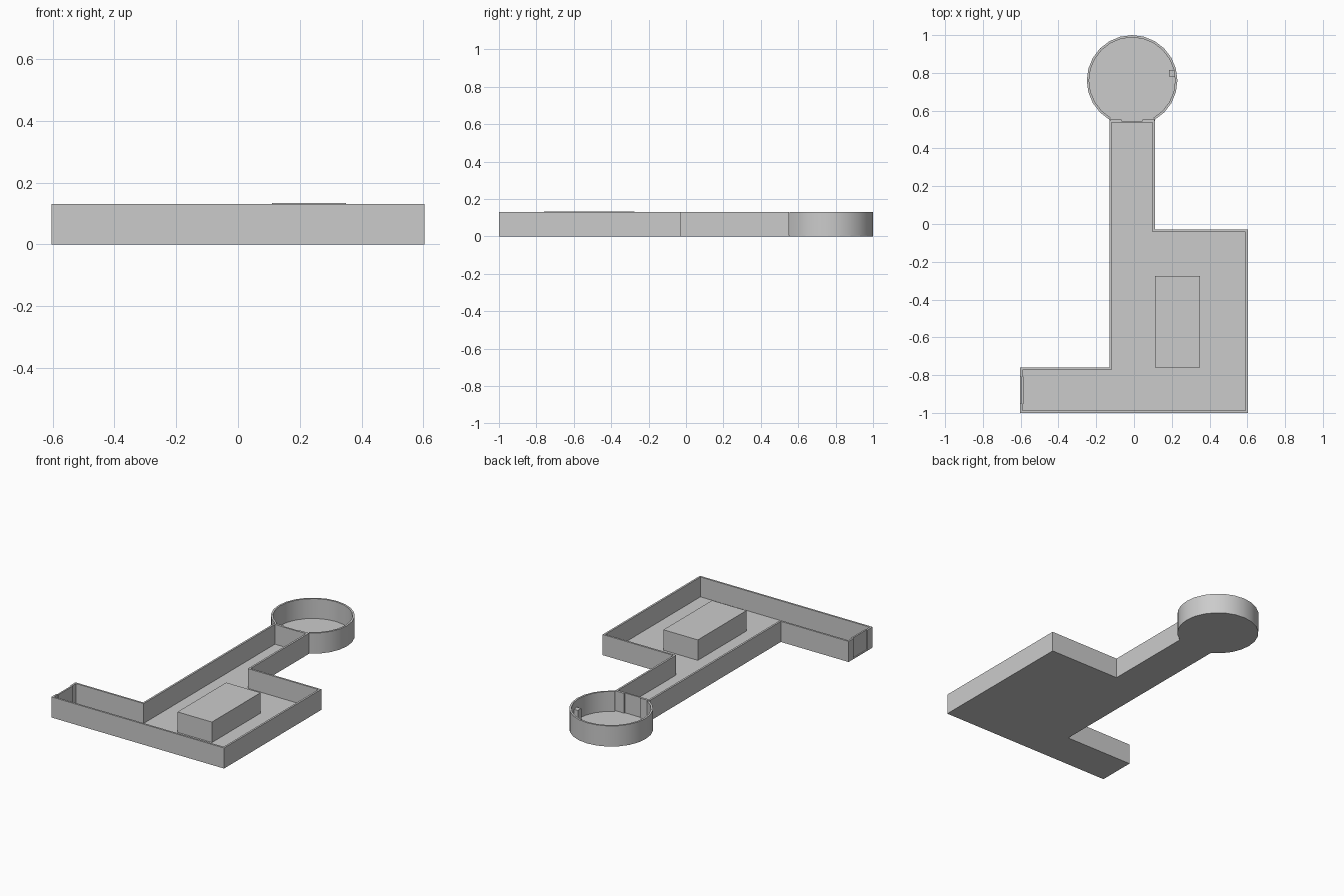
import bpy, bmesh, math
from mathutils import Vector

if "Cube" in bpy.data.objects:
    bpy.data.objects.remove(bpy.data.objects["Cube"])

H = 0.13      # wall height
T = 0.012     # wall thickness
F = 0.005     # floor thickness


def finish(name, bm):
    bmesh.ops.recalc_face_normals(bm, faces=bm.faces)
    me = bpy.data.meshes.new(name)
    bm.to_mesh(me)
    bm.free()
    ob = bpy.data.objects.new(name, me)
    bpy.context.collection.objects.link(ob)
    return ob


def prism(name, pts, z0, z1):
    bm = bmesh.new()
    face = bm.faces.new([bm.verts.new((x, y, z0)) for x, y in pts])
    ext = bmesh.ops.extrude_face_region(bm, geom=[face], use_keep_orig=True)
    verts = [g for g in ext["geom"] if isinstance(g, bmesh.types.BMVert)]
    bmesh.ops.translate(bm, verts=verts, vec=(0, 0, z1 - z0))
    return finish(name, bm)


def box(name, x0, x1, y0, y1, z0, z1):
    return prism(name, [(x0, y0), (x1, y0), (x1, y1), (x0, y1)], z0, z1)


def wall(name, path):
    """Thin wall whose outer face follows path; thickness goes to the left."""
    p = [Vector(q) for q in path]
    norms = []
    for a, b in zip(p, p[1:]):
        d = (b - a).normalized()
        norms.append(Vector((-d.y, d.x)))
    bm = bmesh.new()
    rings = []
    for i, q in enumerate(p):
        n0, n1 = norms[max(i - 1, 0)], norms[min(i, len(norms) - 1)]
        inner = q + (n0 + n1) * (T / (1 + n0.dot(n1)))
        rings.append([bm.verts.new((v.x, v.y, z)) for v, z in
                      ((q, 0), (q, H), (inner, H), (inner, 0))])
    for a, b in zip(rings, rings[1:]):
        for k in range(4):
            j = (k + 1) % 4
            bm.faces.new((a[k], b[k], b[j], a[j]))
    bm.faces.new(rings[0])
    bm.faces.new(rings[-1])
    return finish(name, bm)


# Main hall and corridors
right = [(-0.603, -1), (0.603, -1), (0.603, -0.03), (0.11, -0.03), (0.11, 0.545)]
left = [(-0.13, 0.545), (-0.13, -0.76), (-0.603, -0.76)]
prism("hall_floor", right + left, 0, F)
wall("hall_wall_right", [(-0.603, -0.95)] + right)
wall("hall_wall_left", left + [(-0.603, -0.81)])

# Round room
cx, cy, R = -0.01, 0.76, 0.24
arc = [(cx + R * math.cos(math.radians(a)), cy + R * math.sin(math.radians(a)))
       for a in range(-60, 241, 15)]
prism("round_floor", arc + [(-0.13, 0.54), (0.11, 0.54)], 0, F)
rw = wall("round_wall", arc)
bpy.context.view_layer.objects.active = rw
rw.select_set(True)
bpy.ops.object.shade_smooth_by_angle(angle=math.radians(30))

# Doorway between corridor and round room
for side, s in (("left", -1), ("right", 1)):
    xs = sorted((cx + s * 0.055, cx + s * 0.118))
    box("inner_door_post_" + side, xs[0], xs[1], 0.537, 0.552, 0, H)
box("inner_door", cx - 0.056, cx + 0.056, 0.535, 0.545, 0, H)

# Recessed door at the end of the side corridor
box("end_door", -0.596, -0.586, -0.952, -0.808, 0, H)

# Solid block in the hall and small pedestal in the round room
box("hall_block", 0.11, 0.35, -0.76, -0.275, 0, 0.134)
box("pedestal", 0.185, 0.22, 0.78, 0.815, 0, 0.085)
